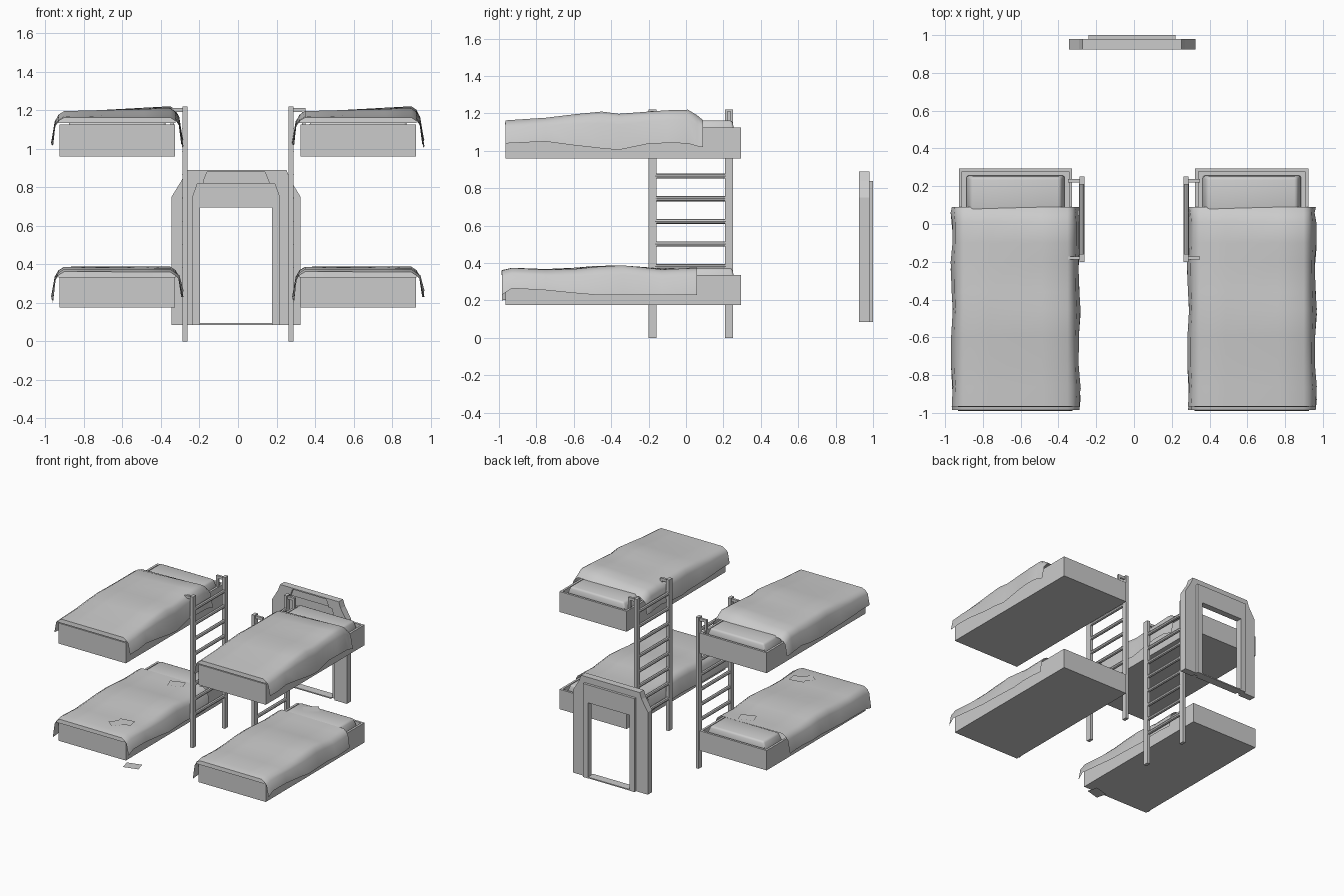
import bpy, bmesh, math
from mathutils import Matrix

if "Cube" in bpy.data.objects:
    bpy.data.objects.remove(bpy.data.objects["Cube"])


def finish(bm, name, smooth=False):
    bmesh.ops.recalc_face_normals(bm, faces=bm.faces[:])
    me = bpy.data.meshes.new(name)
    bm.to_mesh(me)
    bm.free()
    ob = bpy.data.objects.new(name, me)
    bpy.context.collection.objects.link(ob)
    if smooth:
        bpy.context.view_layer.objects.active = ob
        ob.select_set(True)
        bpy.ops.object.shade_smooth_by_angle(angle=math.radians(40))
        ob.select_set(False)
    return ob


def add_box(bm, x0, x1, y0, y1, z0, z1):
    m = Matrix.Translation(((x0 + x1) / 2, (y0 + y1) / 2, (z0 + z1) / 2))
    m = m @ Matrix.Diagonal((abs(x1 - x0), y1 - y0, z1 - z0, 1))
    return bmesh.ops.create_cube(bm, size=1, matrix=m)["verts"]


def prism(name, outline, y0, y1):
    """Extrude an x-z outline from y0 to y1."""
    bm = bmesh.new()
    face = bm.faces.new([bm.verts.new((x, y0, z)) for x, z in outline])
    new = bmesh.ops.extrude_face_region(bm, geom=[face])["geom"]
    bmesh.ops.translate(bm, vec=(0, y1 - y0, 0),
                        verts=[v for v in new if isinstance(v, bmesh.types.BMVert)])
    return finish(bm, name)


# Bed tray: box with a sunken top that holds the mattress
def bed_tray(name, cx, z0, z1):
    bm = bmesh.new()
    add_box(bm, cx - 0.3, cx + 0.3, -0.965, 0.295, z0, z1)
    bm.normal_update()
    top = [f for f in bm.faces if f.normal.z > 0.9]
    bmesh.ops.inset_region(bm, faces=top, thickness=0.025)
    new = bmesh.ops.extrude_face_region(bm, geom=top)["geom"]
    bmesh.ops.delete(bm, geom=top, context='FACES_ONLY')
    bmesh.ops.translate(bm, vec=(0, 0, -0.035),
                        verts=[v for v in new if isinstance(v, bmesh.types.BMVert)])
    finish(bm, name)


# Pillow: rounded block narrowing upward
def pillow(name, cx, z):
    bm = bmesh.new()
    for v in add_box(bm, cx - 0.265, cx + 0.265, 0.03, 0.26, z - 0.035, z + 0.038):
        if v.co.z > z:
            v.co.x = cx + (v.co.x - cx) * 0.9
            v.co.y -= 0.012 if v.co.y > 0.1 else -0.02
    bmesh.ops.bevel(bm, geom=bm.edges[:], offset=0.014, segments=2,
                    affect='EDGES', profile=0.5)
    finish(bm, name, True)


# Blanket: cross-sections (y, left top z, right top z, left hem z, right hem z)
def blanket(name, cx, stations):
    bm = bmesh.new()
    rows = []
    for i, (y, zl, zr, hl, hr) in enumerate(stations):
        w = 0.006 * math.sin(i * 1.9)
        sec = [(-0.338 + w, hl), (-0.322 + w / 2, (hl + zl * 2) / 3 + 0.005),
               (-0.305, zl - 0.018), (-0.275, zl)]
        sec += [(x, zl + (zr - zl) * (x + 0.275) / 0.55) for x in (-0.14, 0, 0.14)]
        sec += [(0.275, zr), (0.302, zr - 0.018),
                (0.32 + w / 2, (hr + zr * 2) / 3 + 0.005), (0.338 + w, hr)]
        rows.append([bm.verts.new((cx + x, y, z)) for x, z in sec])
    for a, b in zip(rows, rows[1:]):
        for j in range(len(a) - 1):
            bm.faces.new((a[j], a[j + 1], b[j + 1], b[j]))
    # short flap turned down over the foot of the bed
    foot = rows[0]
    flap = [bm.verts.new((v.co.x, v.co.y - 0.004, stations[0][1] - 0.03)) for v in foot[2:-2]]
    for j in range(len(flap) - 1):
        bm.faces.new((foot[j + 2], foot[j + 3], flap[j + 1], flap[j]))
    finish(bm, name, True)


upper = [(-0.965, 1.163, 1.163, 1.04, 1.04), (-0.86, 1.168, 1.17, 1.035, 1.045),
         (-0.75, 1.172, 1.177, 1.035, 1.05), (-0.6, 1.185, 1.195, 1.03, 1.03),
         (-0.45, 1.195, 1.21, 1.02, 1.013), (-0.36, 1.192, 1.198, 1.015, 1.005),
         (-0.2, 1.19, 1.21, 1.03, 1.038), (-0.1, 1.19, 1.217, 1.04, 1.042),
         (0.01, 1.19, 1.22, 1.03, 1.04), (0.06, 1.175, 1.19, 1.03, 1.025),
         (0.09, 1.155, 1.165, 1.03, 1.02)]
lower = [(-0.985, 0.362, 0.36, 0.2, 0.23), (-0.93, 0.375, 0.374, 0.21, 0.265),
         (-0.75, 0.368, 0.365, 0.22, 0.255), (-0.6, 0.375, 0.368, 0.22, 0.24),
         (-0.48, 0.385, 0.38, 0.22, 0.23), (-0.34, 0.387, 0.388, 0.23, 0.23),
         (-0.24, 0.38, 0.378, 0.23, 0.23), (-0.13, 0.372, 0.366, 0.23, 0.23),
         (-0.03, 0.374, 0.37, 0.23, 0.23), (0.06, 0.376, 0.372, 0.23, 0.23)]

for side, cx in (("left", -0.627), ("right", 0.624)):
    for level, z0, z1, cover in (("upper", 0.96, 1.125, upper), ("lower", 0.175, 0.335, lower)):
        tag = f"{side}_{level}"
        bed_tray(tag + "_bed_tray", cx, z0, z1)
        pillow(tag + "_pillow", cx, z1)
        blanket(tag + "_blanket", cx, cover)

# Ladders: two rails, round rungs, hooks over the upper bed
for side, s in (("left", -1), ("right", 1)):
    bm = bmesh.new()
    for y in (-0.18, 0.23):
        add_box(bm, s * 0.263, s * 0.289, y - 0.021, y + 0.021, 0, 1.22)
    finish(bm, side + "_ladder_rails")
    bm = bmesh.new()
    for i in range(8):
        m = Matrix.Translation((s * 0.276, 0.025, 0.26 + 0.121 * i)) @ Matrix.Rotation(math.pi / 2, 4, 'X')
        bmesh.ops.create_cone(bm, cap_ends=True, segments=8, radius1=0.014,
                              radius2=0.014, depth=0.38, matrix=m)
    finish(bm, side + "_ladder_rungs", True)
    bm = bmesh.new()
    for y in (-0.18, 0.23):
        add_box(bm, s * 0.285, s * 0.35, y - 0.009, y + 0.009, 1.19, 1.212)
        add_box(bm, s * 0.332, s * 0.35, y - 0.009, y + 0.009, 1.09, 1.19)
    finish(bm, side + "_ladder_hooks")

# Doorway: chamfered outer arch, square inner frame, threshold
DX = -0.01
def shift(points):
    return [(x + DX, z) for x, z in points]

arch = prism("door_arch", shift([
    (-0.335, 0.085), (-0.335, 0.75), (-0.28, 0.84), (-0.262, 0.89), (0.262, 0.89),
    (0.28, 0.84), (0.335, 0.75), (0.335, 0.085), (0.225, 0.085), (0.225, 0.75),
    (0.2, 0.82), (-0.2, 0.82), (-0.225, 0.75), (-0.225, 0.085)]), 0.925, 0.98)
prism("door_inner_frame", shift([
    (-0.23, 0.085), (-0.23, 0.84), (0.23, 0.84), (0.23, 0.085),
    (0.187, 0.085), (0.187, 0.695), (-0.187, 0.695), (-0.187, 0.085)]), 0.95, 1.0)
bm = bmesh.new()
add_box(bm, DX - 0.19, DX + 0.19, 0.93, 0.998, 0.085, 0.094)
finish(bm, "door_threshold")

# Shallow recess in the front of the arch top
cutter = prism("arch_recess_cutter", shift(
    [(-0.17, 0.8), (-0.17, 0.83), (-0.15, 0.88), (0.15, 0.88), (0.17, 0.83), (0.17, 0.8)]), 0.9, 0.94)
cutter.hide_render = True
cutter.hide_set(True)
cut = arch.modifiers.new("recess", 'BOOLEAN')
cut.object = cutter
cut.solver = 'EXACT'

# Loose paper sheets
for i, (x, y, z, turn) in enumerate(((-0.535, -0.02, 0.378, 20), (-0.5, -0.82, 0.377, 50),
                                     (-0.46, -0.78, 0.379, 10), (0.52, 0.19, 0.375, 40),
                                     (-0.35, -0.845, 0.08, 15))):
    bm = bmesh.new()
    m = Matrix.Translation((x, y, z)) @ Matrix.Rotation(math.radians(turn), 4, 'Z') @ Matrix.Diagonal((0.12, 0.085, 1, 1))
    bmesh.ops.create_grid(bm, x_segments=1, y_segments=1, size=0.5, matrix=m)
    finish(bm, f"paper_sheet_{i + 1}")
